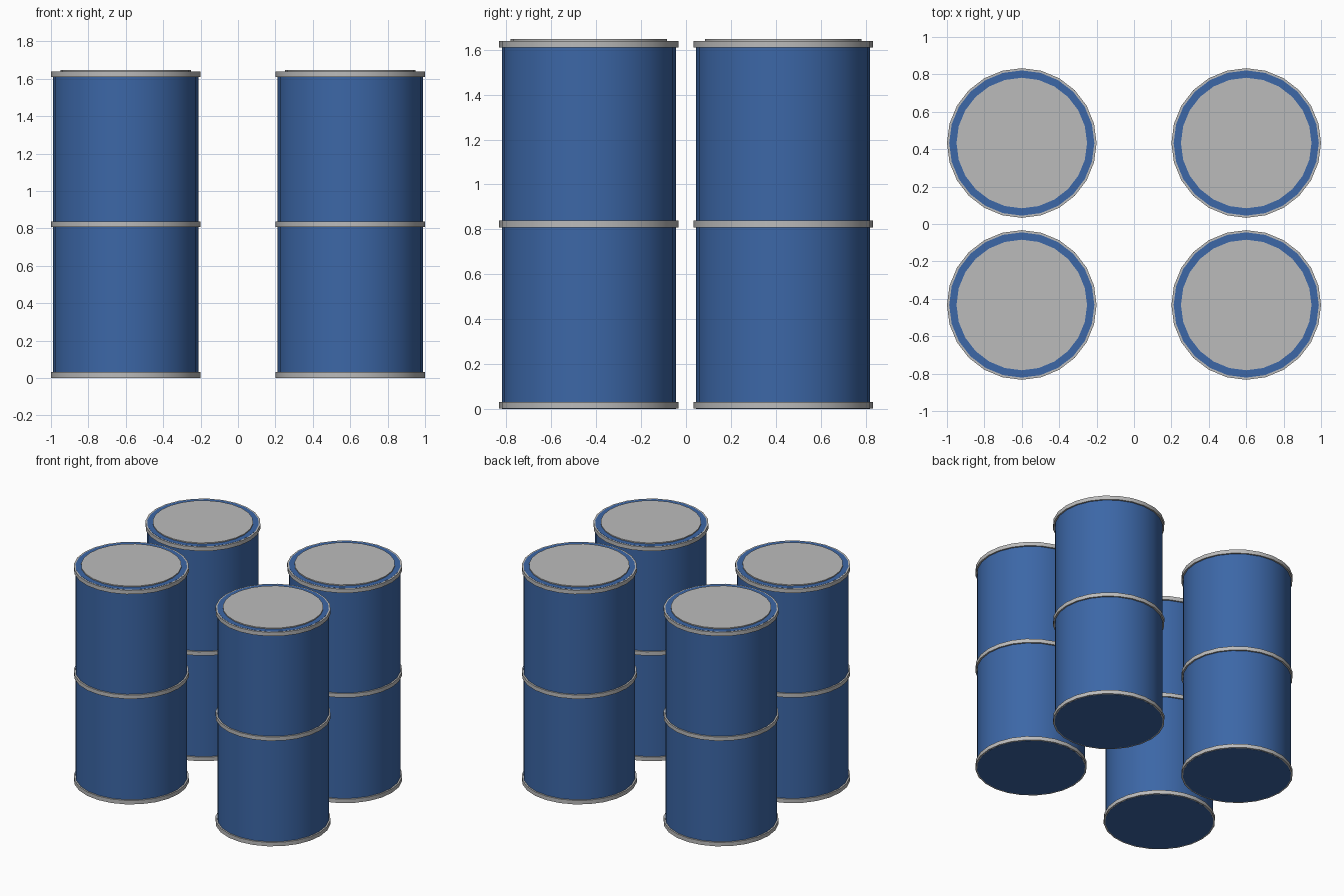
import bpy, bmesh, math
from mathutils import Matrix

if "Cube" in bpy.data.objects:
    bpy.data.objects.remove(bpy.data.objects["Cube"])

SIDES = 24


def material(name, rgb):
    m = bpy.data.materials.new(name)
    m.diffuse_color = (*rgb, 1.0)
    m.use_nodes = True
    m.node_tree.nodes["Principled BSDF"].inputs["Base Color"].default_value = m.diffuse_color
    return m


blue = material("blue_paint", (0.045, 0.135, 0.385))
steel = material("grey_steel", (0.5, 0.5, 0.5))


def disc(name, x, y, radius, z0, z1, mat):
    """Capped upright cylinder from z0 to z1 with smooth walls."""
    bm = bmesh.new()
    bmesh.ops.create_cone(
        bm, cap_ends=True, segments=SIDES, radius1=radius, radius2=radius,
        depth=z1 - z0, matrix=Matrix.Translation((0, 0, (z0 + z1) / 2)))
    for f in bm.faces:
        f.smooth = abs(f.normal.z) < 0.5
    for e in bm.edges:
        e.smooth = e.calc_face_angle(0) < math.radians(40)
    mesh = bpy.data.meshes.new(name)
    bm.to_mesh(mesh)
    bm.free()
    mesh.materials.append(mat)
    ob = bpy.data.objects.new(name, mesh)
    ob.location = (x, y, 0)
    bpy.context.collection.objects.link(ob)


# Four drums on a rectangular layout
for sx, xn in ((-1, "left"), (1, "right")):
    for sy, yn in ((-1, "front"), (1, "back")):
        x, y, tag = sx * 0.6, sy * 0.433, f"{yn}_{xn}"
        # painted barrel
        disc(f"drum_body_{tag}", x, y, 0.388, 0.0, 1.640, blue)
        # hoops: just inside the barrel ends, and one at mid height
        for hoop, z0, z1 in (("bottom", 0.001, 0.031),
                             ("middle", 0.808, 0.838),
                             ("top", 1.609, 1.639)):
            disc(f"{hoop}_hoop_{tag}", x, y, 0.4, z0, z1, steel)
        # raised lid
        disc(f"lid_{tag}", x, y, 0.349, 1.62, 1.648, steel)
